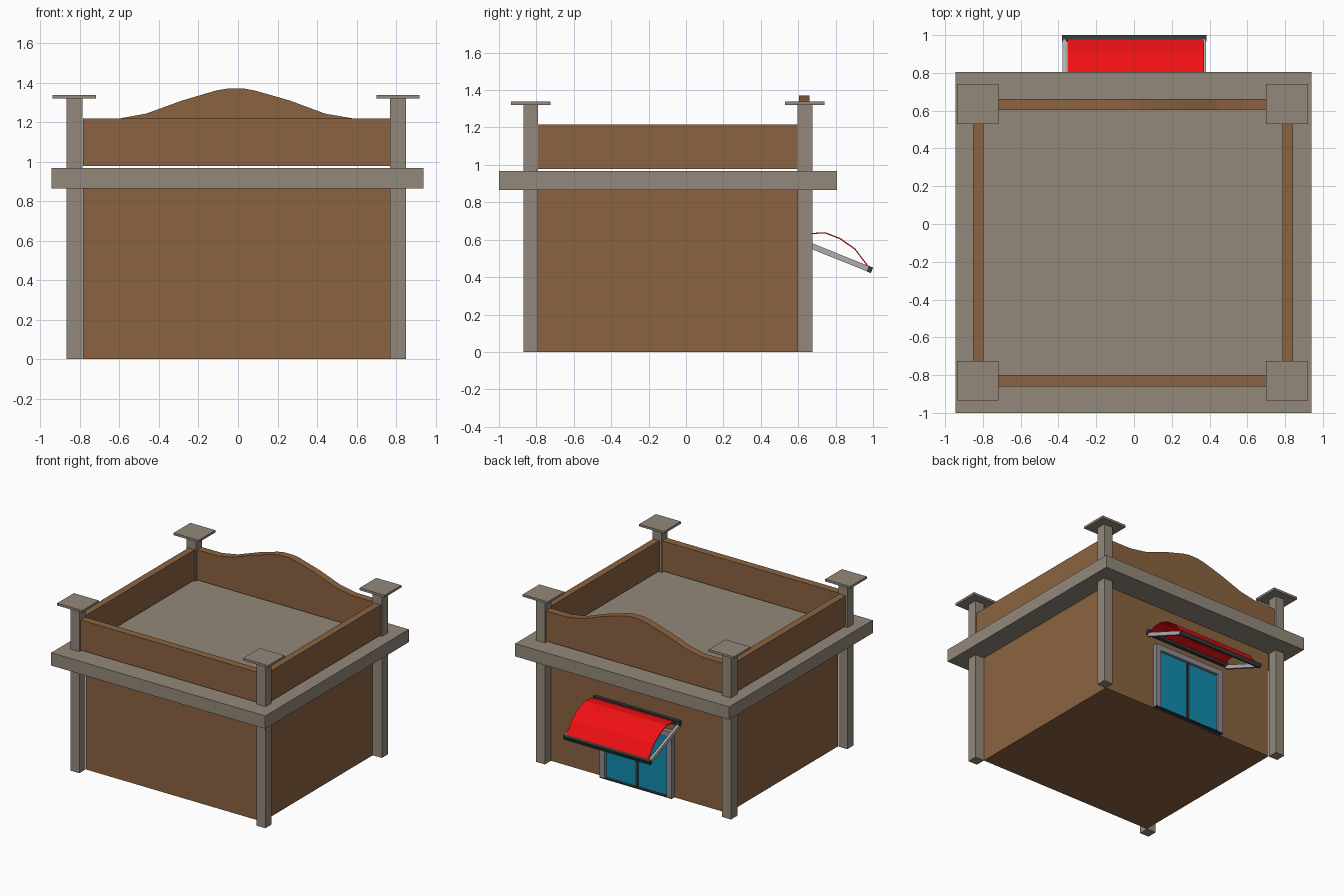
import bpy, bmesh, math
from mathutils import Vector

if "Cube" in bpy.data.objects:
    bpy.data.objects.remove(bpy.data.objects["Cube"])


def material(name, r, g, b):
    m = bpy.data.materials.new(name)
    m.diffuse_color = (r, g, b, 1)
    m.use_nodes = True
    m.node_tree.nodes["Principled BSDF"].inputs["Base Color"].default_value = m.diffuse_color
    return m


BROWN = material("brown_wall", 0.26, 0.127, 0.052)
STONE = material("stone", 0.29, 0.25, 0.195)
RED = material("red_fabric", 0.88, 0.005, 0.007)
DARK = material("dark_metal", 0.035, 0.04, 0.04)
LIGHT = material("light_metal", 0.42, 0.42, 0.42)
FRAME = material("door_frame_grey", 0.26, 0.26, 0.29)
GLASS = material("blue_glass", 0.005, 0.26, 0.42)


def finish(name, bm, mat):
    bmesh.ops.recalc_face_normals(bm, faces=bm.faces)
    me = bpy.data.meshes.new(name)
    bm.to_mesh(me)
    bm.free()
    me.materials.append(mat)
    ob = bpy.data.objects.new(name, me)
    bpy.context.collection.objects.link(ob)
    return ob


def box(name, x, y, z, mat):
    """Axis-aligned box from (min, max) ranges."""
    bm = bmesh.new()
    bmesh.ops.create_cube(bm, size=1)
    for v in bm.verts:
        v.co = Vector([(r[0] + r[1]) / 2 + c * (r[1] - r[0])
                       for r, c in zip((x, y, z), v.co)])
    return finish(name, bm, mat)


def prism(name, points, offset, mat):
    """Closed outline extruded along an offset vector."""
    bm = bmesh.new()
    face = bm.faces.new([bm.verts.new(p) for p in points])
    ext = bmesh.ops.extrude_face_region(bm, geom=[face])
    verts = [g for g in ext["geom"] if isinstance(g, bmesh.types.BMVert)]
    bmesh.ops.translate(bm, verts=verts, vec=offset)
    return finish(name, bm, mat)


# Main room and roof slab
X0, X1, Y0, Y1 = -0.785, 0.77, -0.79, 0.598
box("room", (X0, X1), (Y0, Y1), (0, 0.866), BROWN)
box("roof_slab", (-0.945, 0.94), (-1, 0.806), (0.865, 0.967), STONE)

# Corner pillars with flat caps
for side, cx in (("left", -0.828), ("right", 0.81)):
    for end, cy in (("front", -0.83), ("back", 0.635)):
        box(f"{end}_{side}_pillar", (cx - 0.04, cx + 0.04),
            (cy - 0.04, cy + 0.04), (0, 1.322), STONE)
        box(f"{end}_{side}_cap", (cx - 0.11, cx + 0.11),
            (cy - 0.105, cy + 0.105), (1.32, 1.338), STONE)

# Straight parapets, floating just above the slab
ZP = (0.977, 1.217)
box("front_parapet", (X0, X1), (-0.86, -0.80), ZP, BROWN)
box("left_parapet", (-0.853, -0.797), (Y0, Y1), ZP, BROWN)
box("right_parapet", (0.787, 0.842), (Y0, Y1), ZP, BROWN)

# Back parapet with a curved crest
crest = [(X0, 1.217), (-0.6, 1.218), (-0.465, 1.243), (-0.28, 1.31),
         (-0.11, 1.36), (-0.05, 1.37), (0.03, 1.37), (0.085, 1.36),
         (0.26, 1.31), (0.44, 1.243), (0.585, 1.218), (X1, 1.217)]
outline = [(X0, ZP[0])] + crest + [(X1, ZP[0])]
prism("back_parapet", [(x, 0.603, z) for x, z in outline], (0, 0.058, 0), BROWN)

# Double glass door in the back wall
DX, DZ, DY = 0.317, 0.53, (0.583, 0.634)
box("door_sill", (-DX, DX), DY, (0, 0.008), DARK)
box("door_lintel", (-DX, DX), DY, (DZ - 0.045, DZ), FRAME)
for side, s in (("left", -1), ("right", 1)):
    box(f"{side}_door_jamb", sorted((s * DX, s * (DX - 0.045))), DY,
        (0.008, DZ - 0.045), FRAME)
    box(f"{side}_door_glass", sorted((s * 0.01, s * (DX - 0.045))),
        (0.595, 0.612), (0.008, DZ - 0.045), GLASS)
box("door_mullion", (-0.01, 0.01), (0.59, 0.618), (0.008, DZ - 0.045), DARK)

# Awning rails and slanted arms
AX = (-0.38, 0.383)
box("awning_wall_rail", AX, (0.598, 0.625), (0.592, 0.628), DARK)
start, tip = Vector((0, 0.612, 0.59)), Vector((0, 0.985, 0.44))
along = (tip - start).normalized()
normal = Vector((0, -along.z, along.y))
ring = [tip - along * 0.014 + normal * 0.016, tip + along * 0.01 + normal * 0.016,
        tip + along * 0.01 - normal * 0.016, tip - along * 0.014 - normal * 0.016]
prism("awning_front_rail", [p + Vector((AX[0], 0, 0)) for p in ring],
      (AX[1] - AX[0], 0, 0), DARK)
for side, x in (("left", -0.378), ("right", 0.361)):
    arm = [start + normal * 0.015, tip + normal * 0.015,
           tip - normal * 0.015, start - normal * 0.015]
    prism(f"{side}_awning_arm", [p + Vector((x, 0, 0)) for p in arm],
          (0.02, 0, 0), LIGHT)

# Curved awning fabric, a thin bowed sheet
bow = [(0.605, 0.612), (0.675, 0.636), (0.745, 0.64),
       (0.825, 0.609), (0.905, 0.553), (0.985, 0.447)]
under = [(y - 0.003, z - 0.006) for y, z in reversed(bow)]
prism("awning_fabric", [(-0.352, y, z) for y, z in bow + under],
      (0.722, 0, 0), RED)
